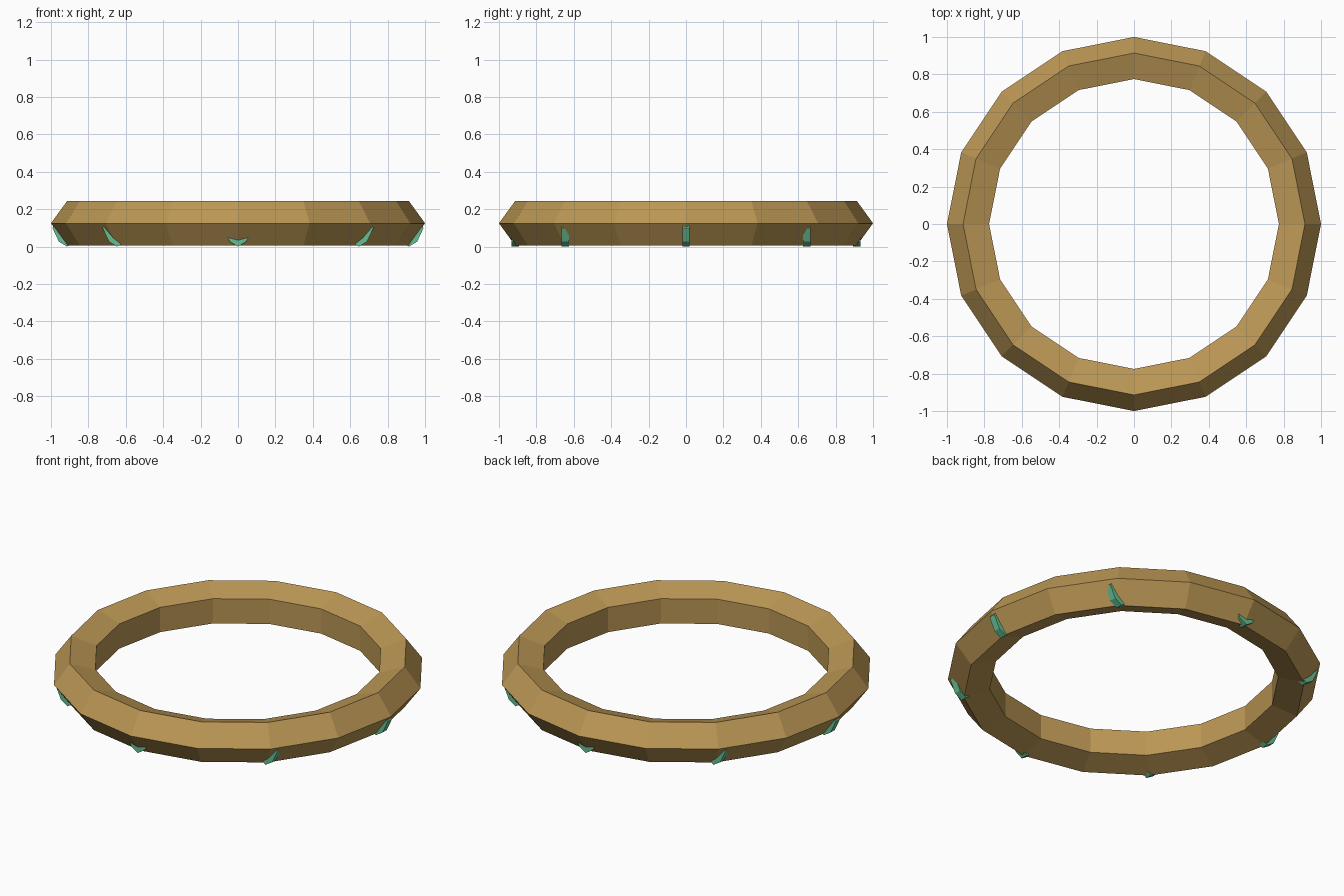
import bpy, bmesh, math

if "Cube" in bpy.data.objects:
    bpy.data.objects.remove(bpy.data.objects["Cube"])

def material(name, rgb):
    m = bpy.data.materials.new(name)
    m.diffuse_color = (*rgb, 1)
    m.use_nodes = True
    m.node_tree.nodes["Principled BSDF"].inputs["Base Color"].default_value = m.diffuse_color
    return m

gold = material("tan", (0.50, 0.31, 0.09))
green = material("green", (0.13, 0.52, 0.29))

# Ring: 16-sided torus with a pentagonal section
bpy.ops.mesh.primitive_torus_add(major_segments=16, minor_segments=5,
                                 major_radius=0.8756, minor_radius=0.1244,
                                 location=(0, 0, 0.125))
ring = bpy.context.object
ring.name = "ring"
ring.data.materials.append(gold)

# Studs: small thin plates, all facing the same way, mostly sunk in the ring
half = [(0.044, 0.027), (0.078, 0.10), (0.045, 0.15)]
profile = [(0, 0)] + half + [(-x, z) for x, z in reversed(half)]
bm = bmesh.new()
face = bm.faces.new([bm.verts.new((x, -0.02, z)) for x, z in profile])
ext = bmesh.ops.extrude_face_region(bm, geom=[face])
bmesh.ops.translate(bm, vec=(0, 0.04, 0),
                    verts=[v for v in ext["geom"] if isinstance(v, bmesh.types.BMVert)])
bmesh.ops.recalc_face_normals(bm, faces=bm.faces)
mesh = bpy.data.meshes.new("stud")
bm.to_mesh(mesh)
bm.free()
mesh.materials.append(green)

for i in range(8):
    a = i * math.pi / 4
    stud = bpy.data.objects.new(f"stud_{i + 1}", mesh)
    stud.location = (0.914 * math.cos(a), 0.914 * math.sin(a), 0)
    bpy.context.collection.objects.link(stud)
